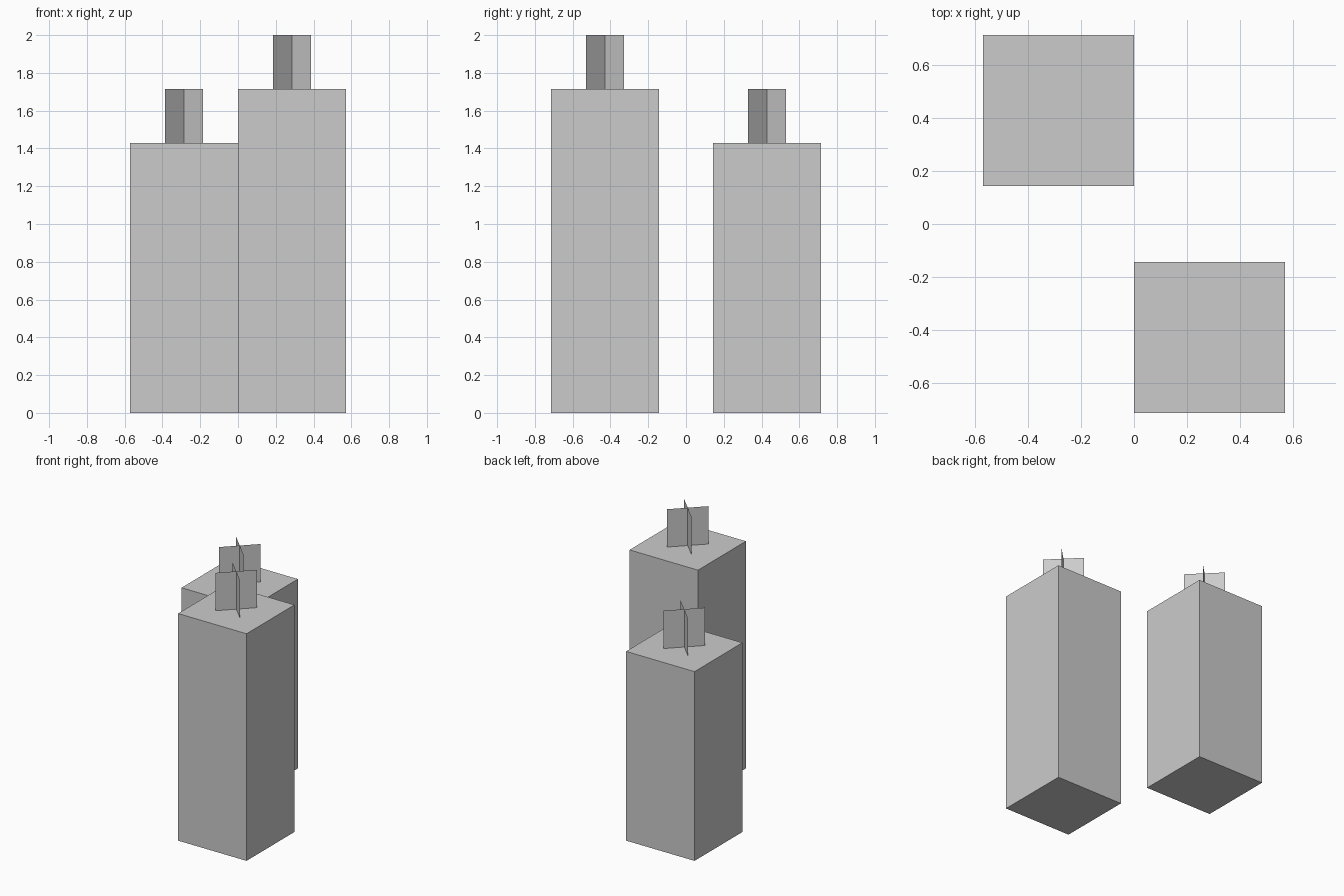
import bpy
import bmesh
from math import radians
from mathutils import Matrix, Vector

if "Cube" in bpy.data.objects:
    bpy.data.objects.remove(bpy.data.objects["Cube"])

U = 1 / 7  # modelling unit: the whole model is 14 units tall


def make_object(name, bm, location):
    mesh = bpy.data.meshes.new(name)
    bm.to_mesh(mesh)
    bm.free()
    obj = bpy.data.objects.new(name, mesh)
    obj.location = location
    bpy.context.collection.objects.link(obj)
    return obj


def candle(name, x, y, height):
    # square wax body standing on the floor
    bm = bmesh.new()
    bmesh.ops.create_cube(bm, size=1)
    bmesh.ops.scale(bm, vec=(4 * U, 4 * U, height), verts=bm.verts)
    bmesh.ops.translate(bm, vec=(0, 0, height / 2), verts=bm.verts)
    body = make_object(name + "_body", bm, (x, y, 0))

    # wick: two crossed flat cards on the diagonals
    bm = bmesh.new()
    for angle in (45, -45):
        turn = Matrix.Rotation(radians(angle), 3, 'Z')
        corners = [(-U, 0, 0), (U, 0, 0), (U, 0, 2 * U), (-U, 0, 2 * U)]
        bm.faces.new([bm.verts.new(turn @ Vector(c)) for c in corners])
    wick = make_object(name + "_wick", bm, (0, 0, height))
    wick.parent = body


candle("tall_candle", 2 * U, -3 * U, 12 * U)
candle("short_candle", -2 * U, 3 * U, 10 * U)
